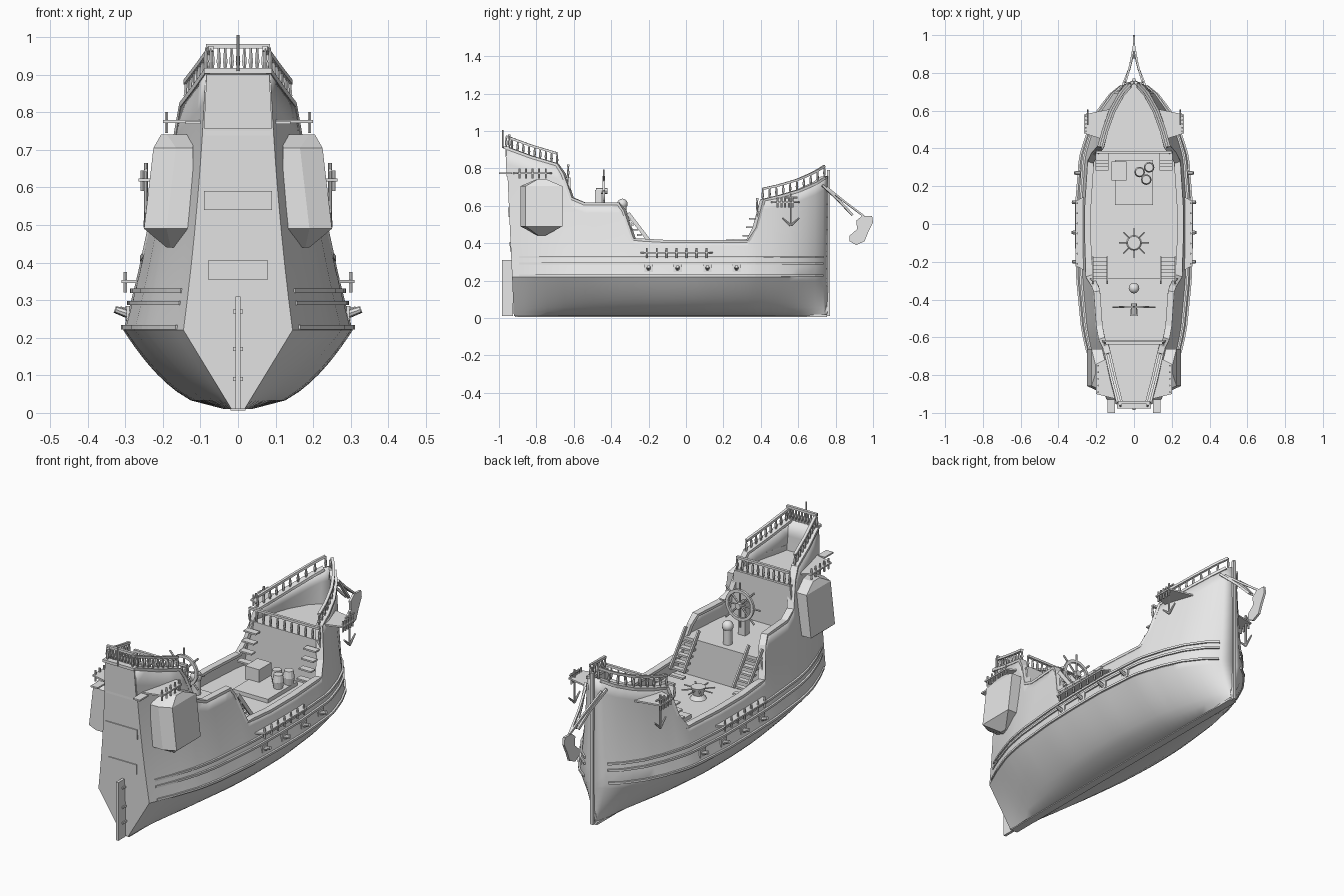
import bpy, bmesh, math
from mathutils import Vector, Matrix

cube = bpy.data.objects.get("Cube")
if cube:
    bpy.data.objects.remove(cube, do_unlink=True)

mat = bpy.data.materials.new("pale_grey")
mat.use_nodes = True
GREY = (0.8, 0.8, 0.8, 1)
mat.diffuse_color = GREY
mat.node_tree.nodes["Principled BSDF"].inputs["Base Color"].default_value = GREY

# Stations along the hull: y, sheer height, half beam at the waterline
STATIONS = [(-.92, .91, .145), (-.8, .86, .2), (-.68, .82, .245), (-.65, .77, .252), (-.61, .64, .262),
            (-.54, .61, .275), (-.36, .61, .293), (-.33, .57, .296), (-.28, .42, .3), (-.1, .41, .305),
            (.1, .41, .305), (.33, .41, .287), (.37, .48, .28), (.41, .63, .268), (.5, .65, .238),
            (.6, .68, .19), (.69, .72, .12), (.735, .75, .06), (.76, .76, .008)]
KEEL, BILGE = .01, .22
DECK, QUARTER, POOP, FORE = .33, .52, .75, .57


def station(y):
    y = min(max(y, STATIONS[0][0]), STATIONS[-1][0])
    for a, b in zip(STATIONS, STATIONS[1:]):
        if y <= b[0]:
            t = (y - a[0]) / (b[0] - a[0])
            return a[1] + (b[1] - a[1]) * t, a[2] + (b[2] - a[2]) * t


def sheer(y):
    return station(y)[0]


def half(y, z):
    beam = station(y)[1]
    if z > BILGE:
        t = z - BILGE
        return beam * (1 - .9 * t + .45 * t * t)
    power = .5 + .5 * min(1, abs(y + .05) / .85) ** 2
    return beam * (.12 + .88 * ((z - KEEL) / (BILGE - KEEL)) ** power)


def rake(y, z):
    return y - .045 * z * max(0, (-y - .6) / .32)


def span(a, b, n):
    return [a + (b - a) * i / n for i in range(n + 1)]


def part(name, bm, smooth=False):
    bmesh.ops.recalc_face_normals(bm, faces=bm.faces)
    mesh = bpy.data.meshes.new(name)
    bm.to_mesh(mesh)
    bm.free()
    mesh.materials.append(mat)
    obj = bpy.data.objects.new(name, mesh)
    bpy.context.scene.collection.objects.link(obj)
    if smooth:
        bpy.ops.object.select_all(action='DESELECT')
        bpy.context.view_layer.objects.active = obj
        obj.select_set(True)
        bpy.ops.object.shade_smooth_by_angle(angle=math.radians(35))
    return obj


def box(bm, c, s):
    bmesh.ops.create_cube(bm, size=1, matrix=Matrix.Translation(c) @ Matrix.Diagonal((*s, 1)))


def rod(bm, a, b, r, r2=None, n=8):
    a, b = Vector(a), Vector(b)
    rot = (b - a).to_track_quat('Z', 'Y').to_matrix().to_4x4()
    bmesh.ops.create_cone(bm, cap_ends=True, segments=n, radius1=r, radius2=r if r2 is None else r2,
                          depth=(b - a).length, matrix=Matrix.Translation((a + b) / 2) @ rot)


def loft(bm, rings, caps=True):
    rings = [[bm.verts.new(p) for p in ring] for ring in rings]
    n = len(rings[0])
    for a, b in zip(rings, rings[1:]):
        for i in range(n):
            bm.faces.new((a[i], a[(i + 1) % n], b[(i + 1) % n], b[i]))
    if caps:
        bm.faces.new(rings[0])
        bm.faces.new(rings[-1])


def sweep(bm, pts, w, h):
    pts = [Vector(p) for p in pts]
    rings = []
    for i, p in enumerate(pts):
        tan = (pts[min(i + 1, len(pts) - 1)] - pts[max(i - 1, 0)]).normalized()
        side = tan.cross(Vector((0, 0, 1))).normalized()
        up = side.cross(tan)
        rings.append([p + side * w / 2 * u + up * h / 2 * v for u, v in ((1, 1), (1, -1), (-1, -1), (-1, 1))])
    loft(bm, rings)


def baluster(bm, p, h):
    p, mid, top = Vector(p), Vector(p) + Vector((0, 0, h * .4)), Vector(p) + Vector((0, 0, h))
    rod(bm, p, mid, .003, .007, 6)
    rod(bm, mid, top, .007, .003, 6)


def edge(y, s, dz=0, inset=.014):
    z = sheer(y)
    return (s * max(0, half(y, z) - inset), rake(y, z), z + dz)


# Hull shell with a flat transom
ys = sorted({round(v, 4) for a, b in zip(STATIONS, STATIONS[1:])
             for v in span(a[0], b[0], max(1, round((b[0] - a[0]) / .05)))})
bm = bmesh.new()
rows = []
for y in ys:
    zs = span(KEEL, BILGE, 9) + span(BILGE, sheer(y), 8)[1:]
    ring = [(-half(y, z), rake(y, z), z) for z in reversed(zs)] + [(half(y, z), rake(y, z), z) for z in zs]
    rows.append([bm.verts.new(p) for p in ring])
for a, b in zip(rows, rows[1:]):
    for i in range(len(a) - 1):
        bm.faces.new((a[i], a[i + 1], b[i + 1], b[i]))
n = len(rows[0])
for i in range(n // 2 - 1):
    bm.faces.new((rows[0][i], rows[0][i + 1], rows[0][n - 2 - i], rows[0][n - 1 - i]))
hull = part("hull", bm, True)
solid = hull.modifiers.new("planking", 'SOLIDIFY')
solid.thickness, solid.offset = .018, -1

# Decks and bulkheads
for name, z, y0, y1 in (("main_deck", DECK, -.3, .38), ("quarter_deck", QUARTER, -.63, -.3),
                        ("poop_deck", POOP, -.92, -.63), ("fore_deck", FORE, .38, .745)):
    bm = bmesh.new()
    loft(bm, [[(s * max(.002, half(y, z) - .008), rake(y, z), z + d) for s, d in ((-1, 0), (1, 0), (1, -.012), (-1, -.012))]
              for y in span(y0, y1, 10)])
    part(name, bm)
bm = bmesh.new()
for y, z0, z1 in ((-.3, DECK, QUARTER), (-.63, QUARTER, POOP), (.38, DECK, FORE)):
    loft(bm, [[(s * (half(y, z) - .008), y + d, z) for s, d in ((-1, 0), (1, 0), (1, .012), (-1, .012))] for z in (z0, z1)])
part("bulkheads", bm)

# Cap rail along the sheer, and wales along the sides
bm = bmesh.new()
for s in (-1, 1):
    sweep(bm, [edge(y, s) for y in ys[:-1]], .034, .014)
sweep(bm, [(x, rake(-.92, .91), .91) for x in (-.09, .09)], .03, .014)
part("cap_rail", bm)
bm = bmesh.new()
for s in (-1, 1):
    for z in (.228, .292, .325):
        sweep(bm, [(s * (half(y, z) + .002), y, z) for y in span(-.89, .73, 36)], .014, .011)
part("wales", bm)

# Balustrades at the stern, bow and deck breaks
bm = bmesh.new()
for s in (-1, 1):
    for y0, y1 in ((-.92, -.68), (.41, .74)):
        line = span(y0, y1, 9)
        sweep(bm, [edge(y, s, .06) for y in line], .014, .012)
        for y in line:
            baluster(bm, edge(y, s), .06)
for y, z, w in ((-.945, .91, .085), (-.63, POOP, .15), (.38, FORE, .2)):
    sweep(bm, [(x, y, z + .065) for x in (-w, w)], .014, .012)
    for x in span(-w, w, 10):
        baluster(bm, (x, y, z), .062)
part("balustrades", bm)

# Rudder with hinges, stem post, keel and stern staff
bm = bmesh.new()
box(bm, (0, -.955, .16), (.014, .06, .3))
for z in (.09, .17, .27):
    box(bm, (0, -.93, z), (.026, .05, .01))
part("rudder", bm)
bm = bmesh.new()
box(bm, (0, .762, .4), (.016, .016, .78))
box(bm, (0, -.08, .012), (.04, 1.67, .012))
rod(bm, (0, -.98, .91), (0, -.98, 1.005), .004)
part("stem_keel_and_staff", bm)

# Transom panels
bm = bmesh.new()
for z0, z1, w in ((.757, .9, .098), (.54, .59, .09), (.355, .405, .08)):
    loft(bm, [[(s * min(w, half(-.92, z) - .003), rake(-.92, z) - d, z) for s, d in ((-1, 0), (1, 0), (1, .005), (-1, .005))]
              for z in (z0, z1)])
part("transom_panels", bm)

# Quarter galleries: tapered bays on the stern sides
bm = bmesh.new()
for s in (-1, 1):
    levels = ((.44, .19, .02), (.49, .25, .112), (.705, .225, .112), (.74, .205, .03))
    loft(bm, [[(s * .12, -.773 - d, z), (s * (x - .06 * d / .112), -.773 - d, z), (s * x, -.773 - d * .75, z),
               (s * x, -.773 + d, z), (s * .12, -.773 + d, z)] for z, x, d in levels])
part("quarter_galleries", bm)

# Channels with deadeye posts
bm = bmesh.new()
for s in (-1, 1):
    for z, y0, y1, x, count in ((.775, -.93, -.71, .2, 4), (.35, -.25, .15, .31, 6), (.62, .45, .61, .265, 4)):
        a, b = half(y0, z) - .012, half(y1, z) - .012
        loft(bm, [[(s * a, y0, h), (s * x, y0 + .03, h), (s * x, y1 - .03, h), (s * b, y1, h)] for h in (z - .004, z + .004)])
        for y in span(y0 + .04, y1 - .04, count):
            rod(bm, (s * (x - .01), y, z - .03), (s * (x - .01), y, z + .025), .005, n=6)
    box(bm, (s * .12, -.965, .773), (.04, .07, .008))
part("channels", bm)

# Guns in their ports
bm = bmesh.new()
for s in (-1, 1):
    for y in (-.2, -.045, .115, .27):
        x = half(y, .265)
        rod(bm, (s * (x - .03), y, .252), (s * (x + .035), y, .275), .013, .009)
        box(bm, (s * (x + .002), y, .265), (.008, .045, .04))
part("guns", bm, True)

# Anchors
bm = bmesh.new()
for s in (-1, 1):
    x, y = s * .245, .56
    rod(bm, (x, y, .5), (x, y, .665), .005)
    rod(bm, (x, y - .035, .645), (x, y + .035, .645), .005)
    for d in (-1, 1):
        rod(bm, (x, y, .495), (x, y + d * .045, .535), .007, .004)
part("anchors", bm)

# Stairs up to the quarter deck and the fore deck
bm = bmesh.new()
for s in (-1, 1):
    for i in range(6):
        box(bm, (s * .18, -.29 + i * .02, .5 - i * .028), (.075, .026, .01))
    for x in (.142, .218):
        sweep(bm, [(s * x, -.31, .56), (s * x, -.18, .39)], .008, .02)
    for i in range(4):
        box(bm, (s * .17, .355 - i * .018, .53 - i * .045), (.07, .035, .008))
part("stairs", bm)

# Capstan, hatch and cargo
bm = bmesh.new()
rod(bm, (0, -.1, DECK), (0, -.1, .35), .04, .025, 16)
rod(bm, (0, -.1, .35), (0, -.1, .39), .025, .035, 16)
for i in range(8):
    a = math.tau * i / 8
    rod(bm, (0, -.1, .378), (.08 * math.cos(a), -.1 + .08 * math.sin(a), .378), .004, n=6)
part("capstan", bm, True)
bm = bmesh.new()
box(bm, (0, .22, DECK + .01), (.2, .24, .02))
box(bm, (-.08, .28, .38), (.08, .1, .07))
for x, y in ((.08, .3), (.03, .275), (.065, .235)):
    rod(bm, (x, y, .35), (x, y, .385), .022, .028, 12)
    rod(bm, (x, y, .385), (x, y, .42), .028, .022, 12)
part("hatch_and_cargo", bm)

# Steering wheel on its pedestal, and the binnacle
bm = bmesh.new()
hub = Vector((0, -.44, .68))
box(bm, (0, -.47, .6), (.04, .035, .17))
rod(bm, hub + Vector((0, -.04, 0)), hub + Vector((0, .02, 0)), .016)
rim = [[hub + Vector((r * math.cos(a), d, r * math.sin(a))) for r, d in ((.065, -.006), (.08, -.006), (.08, .006), (.065, .006))]
       for a in span(0, math.tau, 24)]
loft(bm, rim, False)
for i in range(8):
    a = math.tau * i / 8
    rod(bm, hub, hub + Vector((.115 * math.cos(a), 0, .115 * math.sin(a))), .005, n=6)
rod(bm, (0, -.34, QUARTER), (0, -.34, .6), .022, n=12)
bmesh.ops.create_uvsphere(bm, u_segments=12, v_segments=8, radius=.028, matrix=Matrix.Translation((0, -.34, .61)))
part("wheel_and_binnacle", bm, True)

# Beakhead spars and figurehead
bm = bmesh.new()
for s in (-1, 1):
    sweep(bm, [(s * .06, .73, .71), (s * .025, .82, .625), (s * .008, .89, .55)], .012, .012)
    sweep(bm, [(s * .045, .75, .7), (s * .018, .85, .62), (0, .95, .545)], .01, .01)
part("beakhead_spars", bm)
bm = bmesh.new()
outline = ((.91, .52), (.94, .545), (.995, .545), (1, .51), (.975, .46), (.955, .41), (.91, .39), (.875, .41), (.875, .44), (.915, .475))
loft(bm, [[(x, y, z) for y, z in outline] for x in (-.006, .006)])
part("figurehead", bm)
